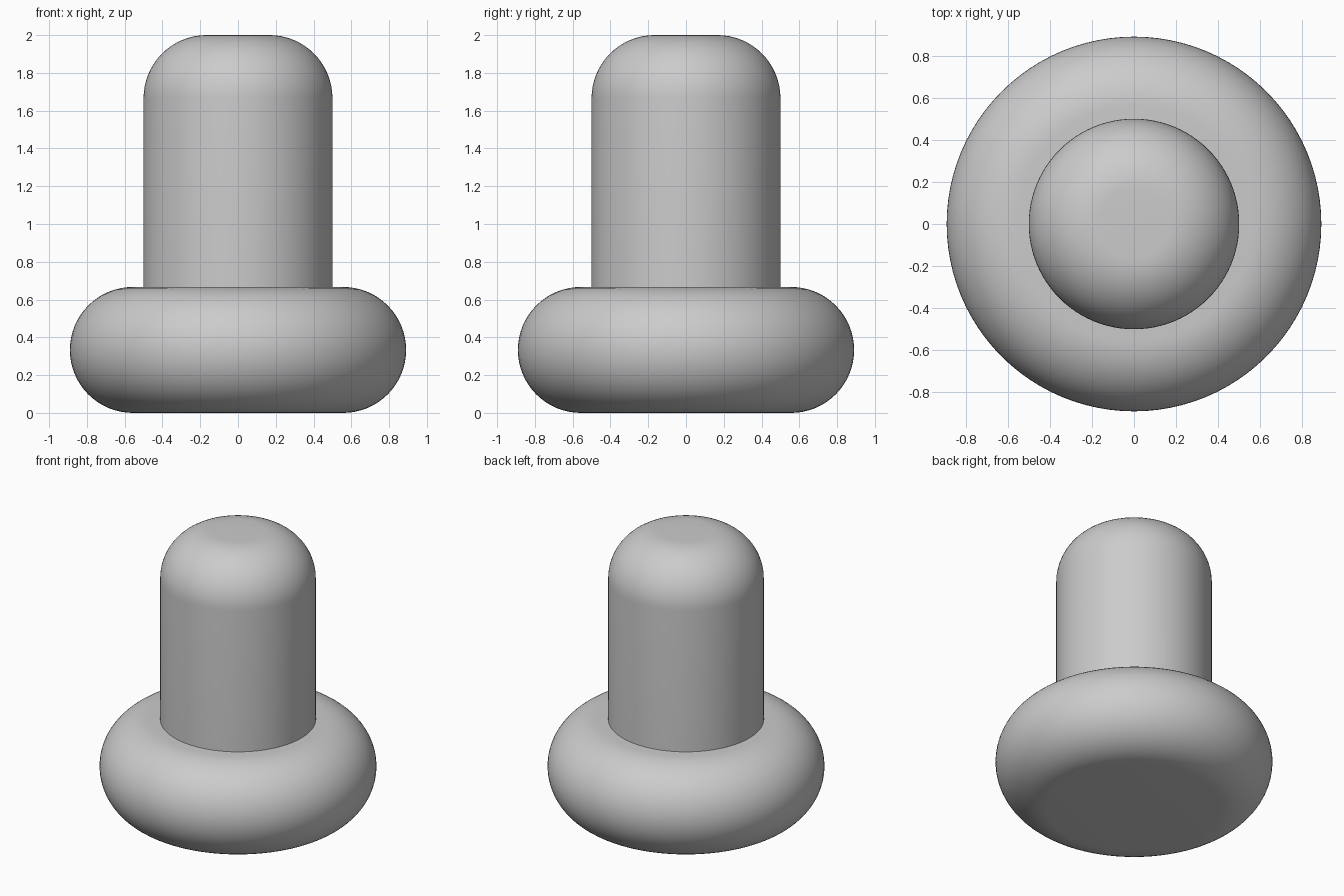
import bpy, bmesh
from math import sin, cos, pi, radians

default_cube = bpy.data.objects.get("Cube")
if default_cube:
    bpy.data.objects.remove(default_cube, do_unlink=True)

SEGMENTS = 96
FILLET = 1 / 3
BASE_HEIGHT = 2 / 3
ARC_STEPS = 16

grey = bpy.data.materials.new("plain grey")
grey.use_nodes = True
colour = (0.6, 0.6, 0.6, 1)
grey.diffuse_color = colour
grey.node_tree.nodes["Principled BSDF"].inputs["Base Color"].default_value = colour


def arc(centre_r, centre_z, start, end):
    """Quarter-round profile points as (radius, height)."""
    angles = [start + (end - start) * i / ARC_STEPS for i in range(ARC_STEPS + 1)]
    return [(centre_r + FILLET * cos(a), centre_z + FILLET * sin(a)) for a in angles]


def lathe(name, profile):
    """Closed solid of revolution with flat caps at both ends."""
    bm = bmesh.new()
    rings = []
    for r, z in profile:
        turns = [2 * pi * i / SEGMENTS for i in range(SEGMENTS)]
        rings.append([bm.verts.new((r * cos(t), r * sin(t), z)) for t in turns])
    for low, high in zip(rings, rings[1:]):
        for i in range(SEGMENTS):
            j = (i + 1) % SEGMENTS
            bm.faces.new((low[i], low[j], high[j], high[i]))
    bm.faces.new(rings[0][::-1])
    bm.faces.new(rings[-1])
    mesh = bpy.data.meshes.new(name)
    bm.to_mesh(mesh)
    bm.free()
    mesh.materials.append(grey)
    obj = bpy.data.objects.new(name, mesh)
    bpy.context.collection.objects.link(obj)
    bpy.ops.object.select_all(action="DESELECT")
    obj.select_set(True)
    bpy.context.view_layer.objects.active = obj
    bpy.ops.object.shade_smooth_by_angle(angle=radians(30))
    return obj


# Wide base with a fully rounded rim
flat_radius = 0.89 - FILLET
lower_rim = arc(flat_radius, FILLET, -pi / 2, 0)
upper_rim = arc(flat_radius, BASE_HEIGHT - FILLET, 0, pi / 2)
lathe("base", lower_rim + upper_rim[1:])

# Upright stem with a rounded top
stem_radius = 0.5
top_round = arc(stem_radius - FILLET, 2 - FILLET, 0, pi / 2)
lathe("stem", [(stem_radius, BASE_HEIGHT)] + top_round)
